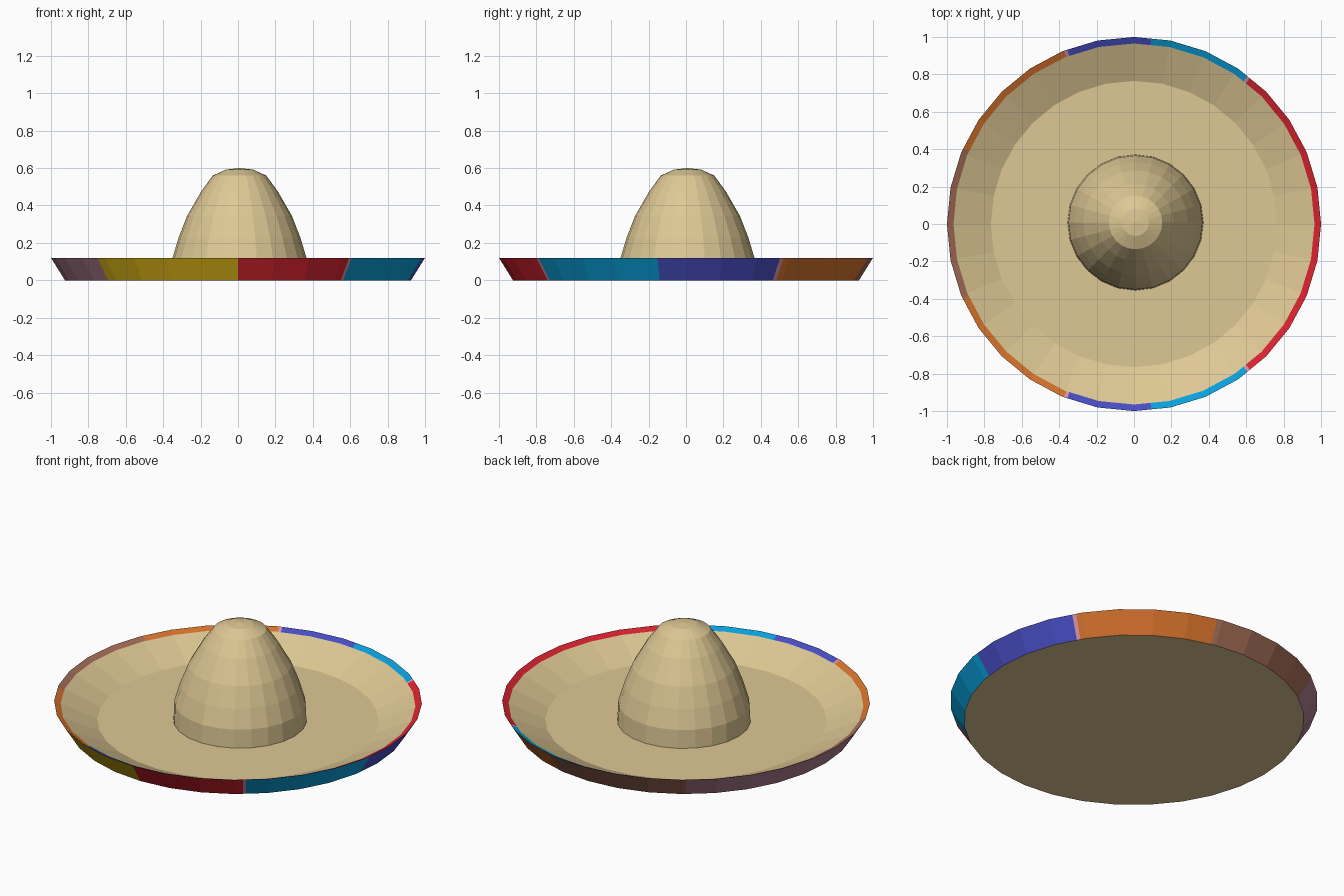
import bpy, bmesh, math

if "Cube" in bpy.data.objects:
    bpy.data.objects.remove(bpy.data.objects["Cube"])

SIDES = 32
STEP = 360 / SIDES


def lin(c):
    c /= 255
    return c / 12.92 if c <= 0.04045 else ((c + 0.055) / 1.055) ** 2.4


PALETTE = {
    "straw": (222, 200, 148), "red": (217, 35, 48), "sky_blue": (10, 160, 220),
    "indigo": (72, 78, 196), "orange": (215, 115, 45), "brown": (165, 110, 88),
    "mustard": (222, 182, 22), "mauve": (172, 124, 142), "pink": (220, 150, 170),
}
MATS = {}
for name, rgb in PALETTE.items():
    m = bpy.data.materials.new(name)
    m.diffuse_color = (*[lin(c) for c in rgb], 1)
    m.use_nodes = True
    m.node_tree.nodes["Principled BSDF"].inputs["Base Color"].default_value = m.diffuse_color
    MATS[name] = m
NAMES = list(PALETTE)

# Colour bands: (end angle in degrees, colour), counted from angle 0
WALL = [(30.3, "indigo"), (31.6, "pink"), (77, "orange"), (125, "brown"),
        (221, "mauve"), (270, "mustard"), (306.6, "red"), (307.6, "pink"),
        (351.2, "sky_blue"), (360, "indigo")]
HALF_RIM = [(51.5, "red"), (52.5, "pink"), (84.7, "sky_blue"), (111, "indigo"),
            (112, "pink"), (156.3, "orange"), (180, "brown")]


def colour_at(bands, angle):
    return next(c for end, c in bands if angle < end)


def wall_colour(a):
    return colour_at(WALL, a)


def rim_colour(a):
    return colour_at(HALF_RIM, min(a, 360 - a))


def straw(a):
    return "straw"


def on_polygon(r, z, deg):
    """Point on a 32-sided ring, kept on the straight side between corners."""
    off = math.radians(deg % STEP - STEP / 2)
    r *= math.cos(math.radians(STEP / 2)) / math.cos(off)
    a = math.radians(deg)
    return (r * math.cos(a), r * math.sin(a), z)


def finish(name, bm):
    bmesh.ops.recalc_face_normals(bm, faces=bm.faces)
    me = bpy.data.meshes.new(name)
    bm.to_mesh(me)
    bm.free()
    for n in NAMES:
        me.materials.append(MATS[n])
    ob = bpy.data.objects.new(name, me)
    bpy.context.collection.objects.link(ob)
    return ob


# Brim: dished disc, with extra cuts where the painted colours change
angles = {i * STEP for i in range(SIDES)}
angles |= {e % 360 for e, _ in WALL}
angles |= {e for e, _ in HALF_RIM} | {360 - e for e, _ in HALF_RIM}
angles = sorted(angles)
profile = [(0.925, 0.0), (1.0, 0.12), (0.965, 0.104), (0.765, 0.012)]
rules = [wall_colour, rim_colour, straw]

bm = bmesh.new()
rings = [[bm.verts.new(on_polygon(r, z, a)) for a in angles] for r, z in profile]
n = len(angles)
for low, high, rule in zip(rings, rings[1:], rules):
    for i in range(n):
        j = (i + 1) % n
        mid = (angles[i] + (angles[j] if j else 360)) / 2
        f = bm.faces.new((low[i], low[j], high[j], high[i]))
        f.material_index = NAMES.index(rule(mid))
bm.faces.new(rings[0])    # underside
bm.faces.new(rings[-1])   # inner floor
finish("brim", bm)

# Crown: faceted dome turned from a profile
dome = [(0.363, 0.012), (0.358, 0.12), (0.325, 0.23), (0.28, 0.345),
        (0.205, 0.475), (0.143, 0.56), (0.072, 0.592)]
CROWN_SIDES = 24
bm = bmesh.new()
rings = [[bm.verts.new((r * math.cos(2 * math.pi * i / CROWN_SIDES),
                        r * math.sin(2 * math.pi * i / CROWN_SIDES), z))
          for i in range(CROWN_SIDES)] for r, z in dome]
for low, high in zip(rings, rings[1:]):
    for i in range(CROWN_SIDES):
        j = (i + 1) % CROWN_SIDES
        bm.faces.new((low[i], low[j], high[j], high[i]))
tip = bm.verts.new((0, 0, 0.6))
for i in range(CROWN_SIDES):
    bm.faces.new((rings[-1][i], rings[-1][(i + 1) % CROWN_SIDES], tip))
crown = finish("crown", bm)
crown.location = (0.008, 0.008, 0)
